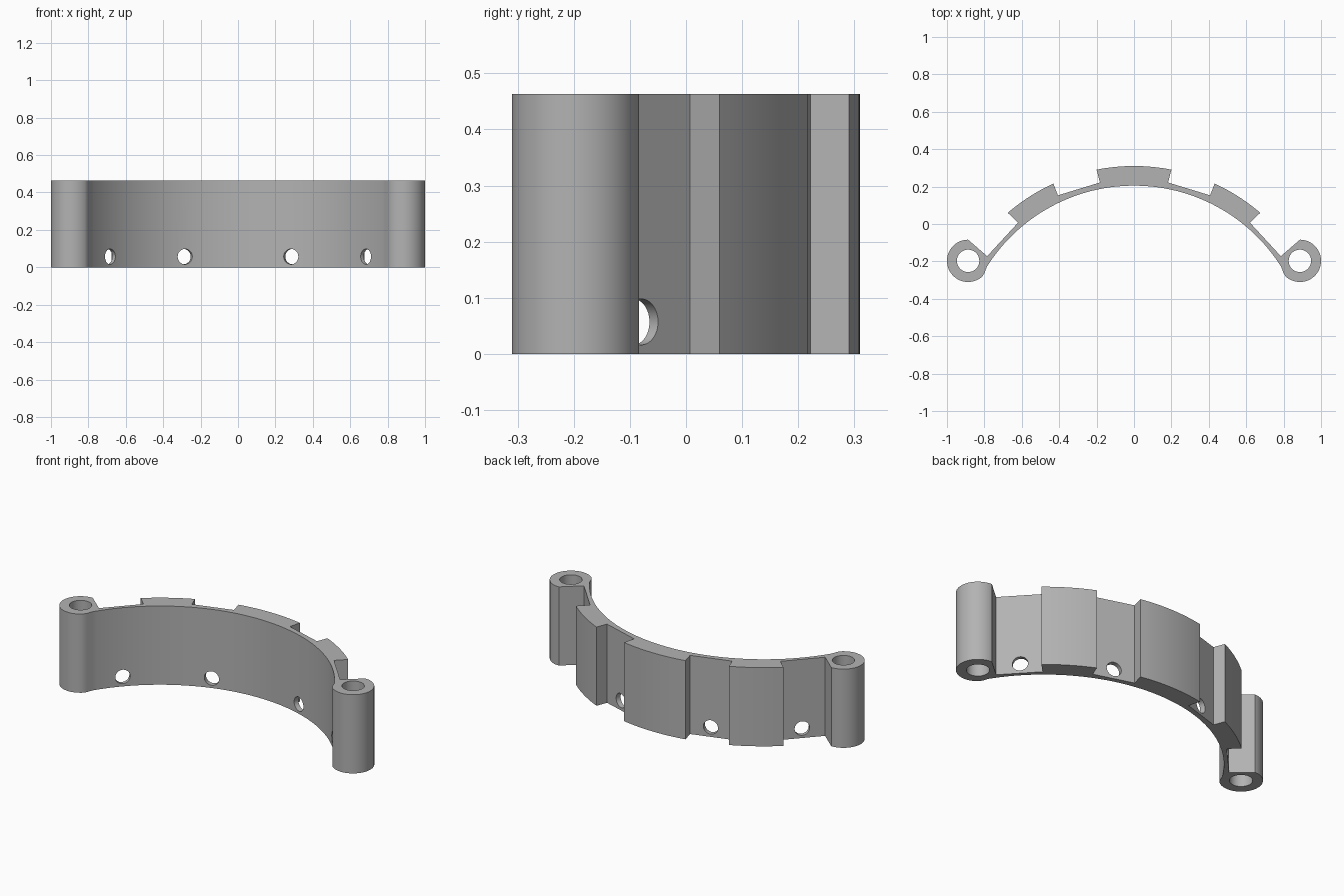
import bpy, bmesh
from math import sin, cos, radians, degrees, asin, atan2
from mathutils import Vector

if "Cube" in bpy.data.objects:
    bpy.data.objects.remove(bpy.data.objects["Cube"], do_unlink=True)

HEIGHT = 0.463
CENTRE = Vector((0, -0.726))       # common centre of both arcs
R_IN, R_OUT = 0.931, 1.036
BOSS = Vector((0.887, -0.197))
R_BOSS, R_BORE, R_HOLE = 0.113, 0.06, 0.041

grey = bpy.data.materials.new("grey")
grey.use_nodes = True
colour = (0.45, 0.45, 0.45, 1)
grey.diffuse_color = colour
grey.node_tree.nodes["Principled BSDF"].inputs["Base Color"].default_value = colour


def arc(centre, r, a0, a1, n):
    """Points along an arc, angles in degrees."""
    angles = [radians(a0 + (a1 - a0) * i / n) for i in range(n + 1)]
    return [centre + Vector((cos(a), sin(a))) * r for a in angles]


def angle_at(x, r):
    return 90 - degrees(asin(x / r))


# Half outline: from the top middle, over the pads, round the boss, back along the inside
half = arc(CENTRE, R_OUT, 90, angle_at(0.2, R_OUT), 8)
half += [Vector((0.182, 0.222)), Vector((0.407, 0.153))]
half += arc(CENTRE, R_OUT, angle_at(0.431, R_OUT), angle_at(0.675, R_OUT), 12)
half += [Vector((0.62, 0.007)), Vector((0.785, -0.172))]
half += arc(BOSS, R_BOSS, 90, -132, 48)
half += [Vector((0.799, -0.262))]
half += arc(CENTRE, R_IN, angle_at(0.787, R_IN), 90, 40)
outline = half + [Vector((-p.x, p.y)) for p in reversed(half[1:-1])]

# Extrude the outline into the bracket
bm = bmesh.new()
face = bm.faces.new([bm.verts.new((p.x, p.y, 0)) for p in outline])
top = bmesh.ops.extrude_face_region(bm, geom=[face])["geom"]
bmesh.ops.translate(bm, vec=(0, 0, HEIGHT),
                    verts=[v for v in top if isinstance(v, bmesh.types.BMVert)])
bmesh.ops.recalc_face_normals(bm, faces=bm.faces)
mesh = bpy.data.meshes.new("curved_bracket")
bm.to_mesh(mesh)
bm.free()
mesh.materials.append(grey)
bracket = bpy.data.objects.new("curved_bracket", mesh)
bpy.context.collection.objects.link(bracket)


def drill(name, location, radius, depth, rotation=(0, 0, 0)):
    """Cut a round hole and remove the cutter afterwards."""
    bpy.ops.mesh.primitive_cylinder_add(vertices=48, radius=radius, depth=depth,
                                        location=location, rotation=rotation)
    cutter = bpy.context.object
    cutter.name = name
    cutter.hide_render = True
    cutter.data.materials.append(grey)
    mod = bracket.modifiers.new(name, "BOOLEAN")
    mod.operation, mod.solver, mod.object = "DIFFERENCE", "EXACT", cutter
    bpy.ops.object.select_all(action="DESELECT")
    bracket.select_set(True)
    bpy.context.view_layer.objects.active = bracket
    bpy.ops.object.modifier_apply(modifier=name)
    bpy.data.objects.remove(cutter, do_unlink=True)


for side in (-1, 1):
    # Vertical bore through each end boss
    drill("bore_cutter", (side * BOSS.x, BOSS.y, HEIGHT / 2), R_BORE, 1)
    # Radial holes through the thin webs
    for x, y in ((0.292, 0.187), (0.7, -0.08)):
        turn = atan2(y - CENTRE.y, side * x)
        drill("hole_cutter", (side * x, y, 0.057), R_HOLE, 0.2, (0, radians(90), turn))

bpy.ops.object.shade_smooth_by_angle(angle=radians(25))
